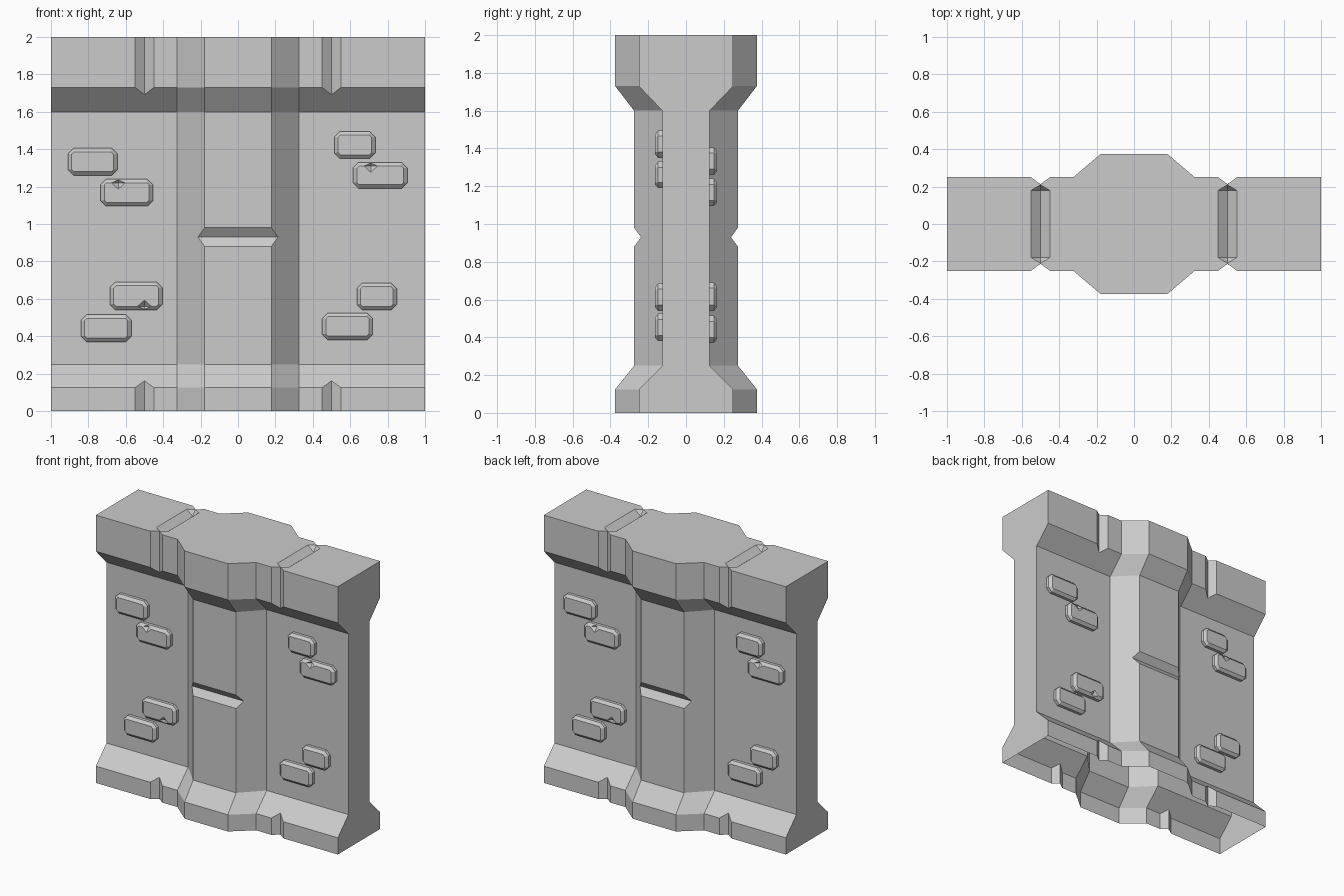
import bpy, bmesh, math
from mathutils import Vector

if "Cube" in bpy.data.objects:
    bpy.data.objects.remove(bpy.data.objects["Cube"])


def finish(bm, name):
    bmesh.ops.recalc_face_normals(bm, faces=bm.faces)
    me = bpy.data.meshes.new(name)
    bm.to_mesh(me)
    bm.free()
    ob = bpy.data.objects.new(name, me)
    bpy.context.collection.objects.link(ob)
    return ob


def hull(name, pts):
    bm = bmesh.new()
    for p in pts:
        bm.verts.new(p)
    bmesh.ops.convex_hull(bm, input=bm.verts)
    bmesh.ops.dissolve_limit(bm, angle_limit=0.01, verts=bm.verts, edges=bm.edges)
    return finish(bm, name)


def diamond_bar(c, u, v, w):
    c, u, v, w = map(Vector, (c, u, v, w))
    return hull("cutter", [c + a + e for a in (u, -u, v, -v) for e in (w, -w)])


def cut(ob, cutters):
    for c in cutters:
        m = ob.modifiers.new("cut", 'BOOLEAN')
        m.operation = 'DIFFERENCE'
        m.solver = 'EXACT'
        m.object = c
    bpy.context.view_layer.update()
    dg = bpy.context.evaluated_depsgraph_get()
    me = bpy.data.meshes.new_from_object(ob.evaluated_get(dg))
    ob.modifiers.clear()
    ob.data = me
    for c in cutters:
        bpy.data.objects.remove(c)


# wall body: side profile (z, half depth, pillar bulge) swept across x with a central pillar
profile = [(0, .25, .125), (.125, .25, .125), (.25, .125, .15),
           (1.6, .125, .15), (1.73, .25, .125), (2, .25, .125)]
xs = [(-1, 0), (-.325, 0), (-.178, 1), (.178, 1), (.325, 0), (1, 0)]
bm = bmesh.new()
sides = []
for s in (-1, 1):
    sides.append([[bm.verts.new((x, s * (d + b * k), z)) for x, k in xs] for z, d, b in profile])
for g in sides:
    for r0, r1 in zip(g, g[1:]):
        for i in range(len(xs) - 1):
            bm.faces.new((r0[i], r0[i + 1], r1[i + 1], r1[i]))
f, b = sides
for row in (0, -1):
    bm.faces.new(f[row] + b[row][::-1])
for col in (0, -1):
    bm.faces.new([r[col] for r in f] + [r[col] for r in b][::-1])
wall = finish(bm, "wall_body")

# V grooves: pillar faces, block joints at top and foot, joints on the top face
cutters = []
for s in (-1, 1):
    cutters.append(diamond_bar((0, s * .275, .93), (0, 0, .05), (0, .037, 0), (.3, 0, 0)))
    for x in (-.5, .5):
        for z in (-.03, 2.03):
            cutters.append(diamond_bar((x, s * .25, z), (.05, 0, 0), (0, .037, 0), (0, 0, .38)))
for x in (-.5, .5):
    rim = [(x + dx, y, z) for z in (2, 2.05)
           for dx, y in ((-.05, -.18), (-.05, .18), (.05, -.18), (.05, .18), (0, .21), (0, -.21))]
    cutters.append(hull("cutter", rim + [(x, -.18, 1.96), (x, .18, 1.96)]))
cut(wall, cutters)

# open underside
bm = bmesh.new()
bm.from_mesh(wall.data)
under = [p for p in bm.faces if all(v.co.z < .001 for v in p.verts)]
bmesh.ops.delete(bm, geom=under, context='FACES')
bm.to_mesh(wall.data)
bm.free()


# raised bricks with chamfered corners and bevelled fronts
def octagon(x0, x1, z0, z1, c, y):
    return [(x, y, z) for x, z in (
        (x0 + c, z0), (x1 - c, z0), (x1, z0 + c), (x1, z1 - c),
        (x1 - c, z1), (x0 + c, z1), (x0, z1 - c), (x0, z0 + c))]


bricks = [  # x0, x1, z0, z1, chip x, chip side
    (-.91, -.645, 1.26, 1.405, 0, 0), (-.735, -.455, 1.095, 1.24, -.64, 1),
    (-.685, -.405, .54, .69, -.5, -1), (-.84, -.57, .37, .515, 0, 0),
    (.515, .735, 1.35, 1.495, 0, 0), (.615, .905, 1.19, 1.33, .71, 1),
    (.635, .85, .54, .685, 0, 0), (.45, .72, .38, .525, 0, 0)]
for i, (x0, x1, z0, z1, cx, side) in enumerate(bricks):
    n = .02
    brick = hull(f"brick_front_{i}", octagon(x0, x1, z0, z1, .03, -.12)
                 + octagon(x0, x1, z0, z1, .03, -.147)
                 + octagon(x0 + n, x1 - n, z0 + n, z1 - n, .012, -.165))
    # chipped edge
    if side:
        c = Vector((cx, -.165, (z1 - n if side > 0 else z0 + n)))
        offs = [(.037, 0, 0), (0, .028, 0), (0, 0, .033)]
        cut(brick, [hull("cutter", [c + k * Vector(o) for o in offs for k in (1, -1)])])
    # same pattern turned around on the back
    back = brick.copy()
    back.name = f"brick_back_{i}"
    back.rotation_euler.z = math.pi
    bpy.context.collection.objects.link(back)
